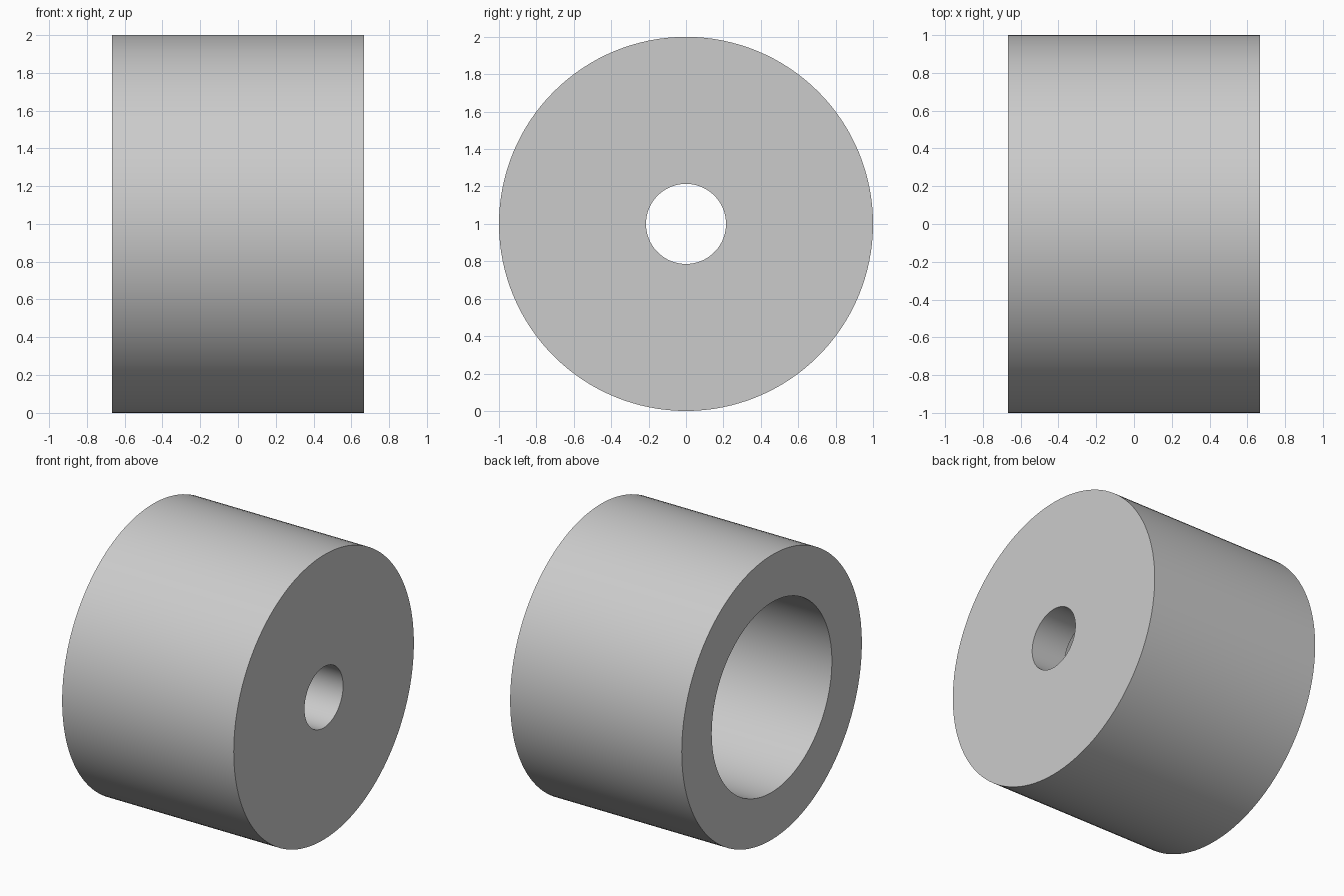
import bpy
import math

SEGMENTS = 128
HALF = 0.667      # half of the length along x
OUTER = 1.0       # outer radius
BORE = 0.667      # wide bore, open towards -x
HOLE = 0.214      # narrow hole through the end wall
WALL = 0.267      # thickness of the end wall at +x

cube = bpy.data.objects.get("Cube")
if cube:
    bpy.data.objects.remove(cube, do_unlink=True)

# Plain grey material
grey = bpy.data.materials.new("light grey")
grey.use_nodes = True
colour = (0.6, 0.6, 0.6, 1.0)
grey.diffuse_color = colour
grey.node_tree.nodes["Principled BSDF"].inputs["Base Color"].default_value = colour

# Closed cross-section (x, radius), turned around the x axis
profile = [
    (-HALF, OUTER), (HALF, OUTER),
    (HALF, HOLE), (HALF - WALL, HOLE),
    (HALF - WALL, BORE), (-HALF, BORE),
]
count = len(profile)
verts, faces = [], []
for i in range(SEGMENTS):
    angle = math.tau * i / SEGMENTS
    verts += [(x, r * math.cos(angle), r * math.sin(angle)) for x, r in profile]
    a, b = i * count, (i + 1) % SEGMENTS * count
    for j in range(count):
        k = (j + 1) % count
        faces.append((a + j, a + k, b + k, b + j))

# Counterbored bushing
mesh = bpy.data.meshes.new("bushing")
mesh.from_pydata(verts, [], faces)
mesh.materials.append(grey)
bushing = bpy.data.objects.new("bushing", mesh)
bushing.location.z = OUTER
bpy.context.collection.objects.link(bushing)

# Consistent outward normals, smooth walls and sharp rims
bpy.ops.object.select_all(action="DESELECT")
bpy.context.view_layer.objects.active = bushing
bushing.select_set(True)
bpy.ops.object.mode_set(mode="EDIT")
bpy.ops.mesh.select_all(action="SELECT")
bpy.ops.mesh.normals_make_consistent(inside=False)
bpy.ops.object.mode_set(mode="OBJECT")
bpy.ops.object.shade_smooth_by_angle(angle=math.radians(30))
